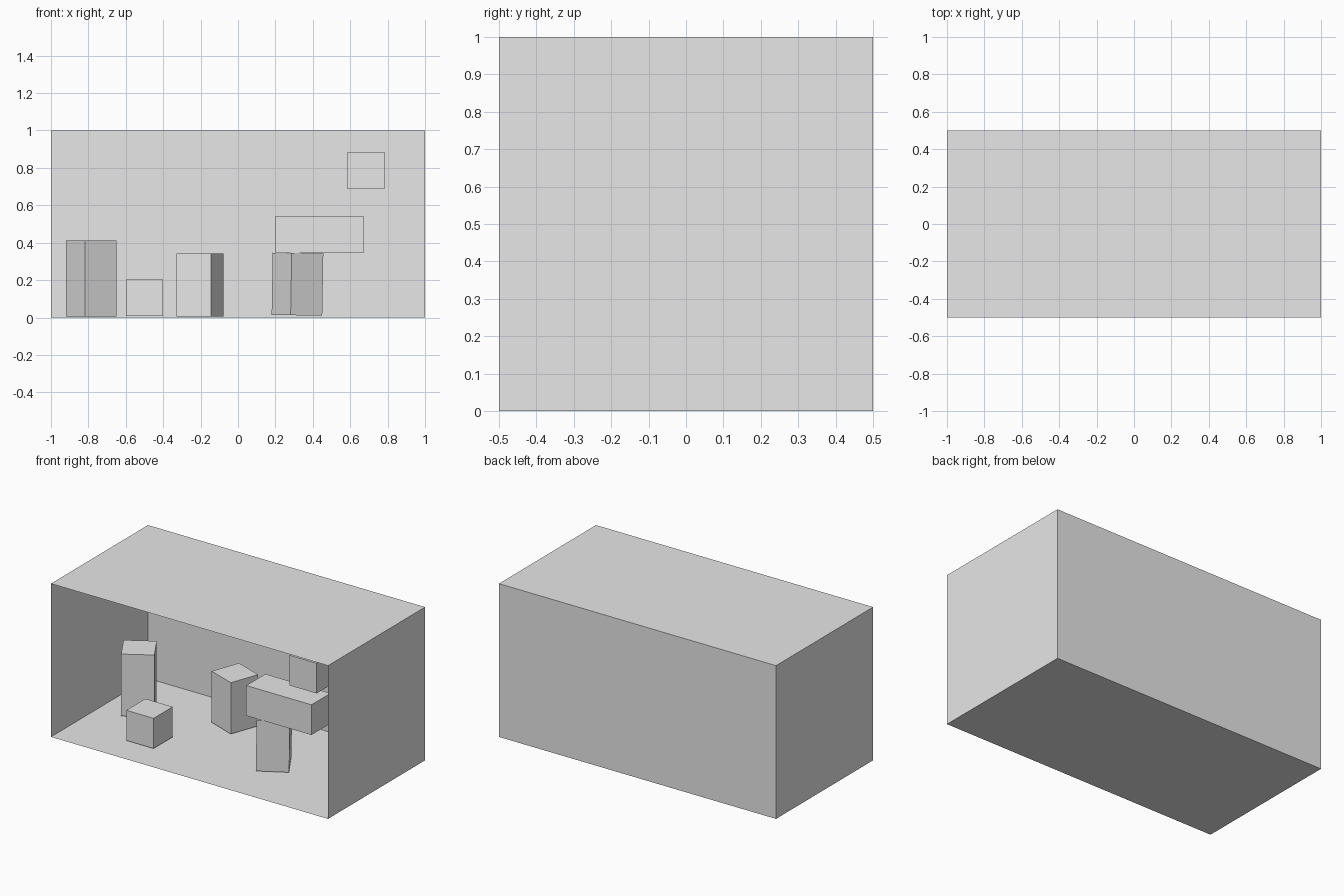
import bpy
import bmesh
from math import radians
from mathutils import Matrix, Vector

default_cube = bpy.data.objects.get("Cube")
if default_cube:
    bpy.data.objects.remove(default_cube, do_unlink=True)

# One plain grey for everything
grey = bpy.data.materials.new("plain_grey")
grey.use_nodes = True
colour = (0.8, 0.8, 0.8, 1)
grey.diffuse_color = colour
grey.node_tree.nodes["Principled BSDF"].inputs["Base Color"].default_value = colour


def box(name, centre, size, turn=0, tilt=0, open_front=False):
    """Box of the given size, turned about z and then leaned sideways about y."""
    bm = bmesh.new()
    bmesh.ops.create_cube(bm, size=1)
    bmesh.ops.scale(bm, vec=size, verts=bm.verts)
    if open_front:
        bm.normal_update()
        front = [f for f in bm.faces if f.normal.y < -0.5]
        bmesh.ops.delete(bm, geom=front, context='FACES')
        bmesh.ops.reverse_faces(bm, faces=bm.faces)
    mesh = bpy.data.meshes.new(name)
    bm.to_mesh(mesh)
    bm.free()
    mesh.materials.append(grey)
    obj = bpy.data.objects.new(name, mesh)
    bpy.context.scene.collection.objects.link(obj)
    obj.matrix_world = (Matrix.Translation(Vector(centre))
                        @ Matrix.Rotation(radians(tilt), 4, 'Y')
                        @ Matrix.Rotation(radians(turn), 4, 'Z'))
    return obj


# Room shell, open at the front, with sheet walls facing inward
box("room_shell", (0, 0, 0.5), (2, 1, 1), open_front=True)

# Blocks standing on the floor
S = 0.197
box("tall_pillar", (-0.785, 0.10, 0.209), (S, S, 0.405), turn=31)
box("small_cube", (-0.499, -0.20, 0.106), (S, S, S))
box("back_pillar", (-0.203, 0.258, 0.174), (S, S, 0.335), turn=-20)
box("leaning_pillar", (0.318, -0.083, 0.178), (S, S, 0.332), turn=31, tilt=1)

# Beam resting on the leaning pillar, and the floating cube
box("beam", (0.436, -0.103, 0.444), (0.471, S, S))
box("floating_cube", (0.685, -0.21, 0.786), (S, S, S))
